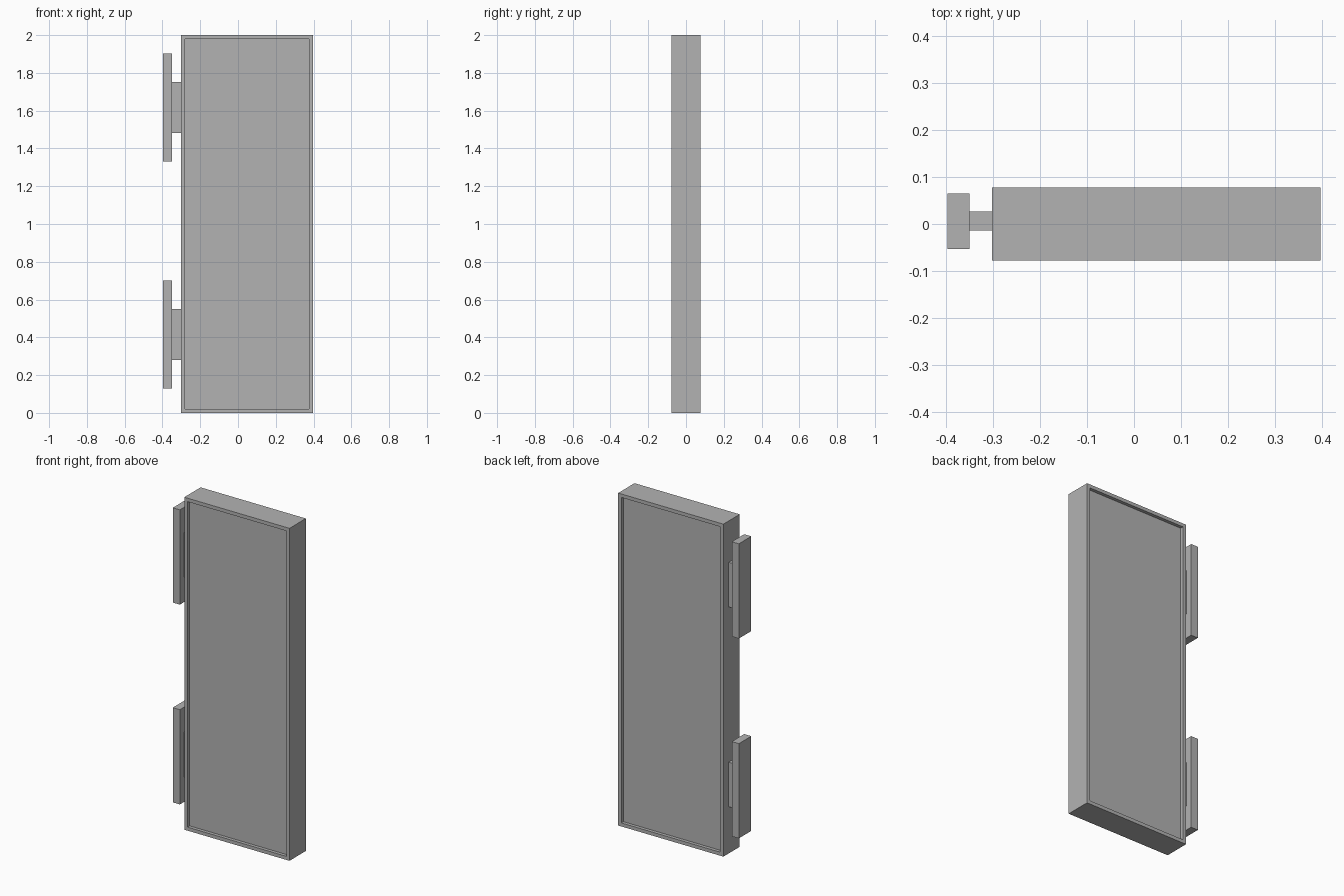
import bpy
import bmesh
from mathutils import Vector

cube = bpy.data.objects.get("Cube")
if cube:
    bpy.data.objects.remove(cube, do_unlink=True)

grey = bpy.data.materials.new("plain_grey")
grey.use_nodes = True
colour = (0.45, 0.45, 0.45, 1)
grey.diffuse_color = colour
grey.node_tree.nodes["Principled BSDF"].inputs["Base Color"].default_value = colour


def box(name, low, high, border=0, depth=0):
    """Box between two corners; a border sinks a panel into front and back."""
    low, high = Vector(low), Vector(high)
    bm = bmesh.new()
    bmesh.ops.create_cube(bm, size=1)
    bmesh.ops.scale(bm, vec=high - low, verts=bm.verts)
    bmesh.ops.translate(bm, vec=(low + high) / 2, verts=bm.verts)
    if border:
        bm.normal_update()
        for face in [f for f in bm.faces if abs(f.normal.y) > 0.9]:
            inward = -face.normal * depth
            bmesh.ops.inset_individual(bm, faces=[face], thickness=border)
            walls = bmesh.ops.extrude_discrete_faces(bm, faces=[face])
            bmesh.ops.translate(bm, vec=inward, verts=walls["faces"][0].verts)
    mesh = bpy.data.meshes.new(name)
    bm.to_mesh(mesh)
    bm.free()
    mesh.materials.append(grey)
    obj = bpy.data.objects.new(name, mesh)
    bpy.context.collection.objects.link(obj)
    return obj


# Door slab with a shallow recessed panel on both faces
box("door_panel", (-0.303, -0.0775, 0), (0.397, 0.0775, 2), border=0.03, depth=0.02)

# Two hinges on the right edge: a wall plate and a narrow connecting block
for label, z in (("lower", 0.415), ("upper", 1.617)):
    box(label + "_hinge_plate", (-0.397, -0.053, z - 0.285), (-0.35, 0.065, z + 0.285))
    box(label + "_hinge_block", (-0.35, -0.014, z - 0.134), (-0.303, 0.027, z + 0.134))
